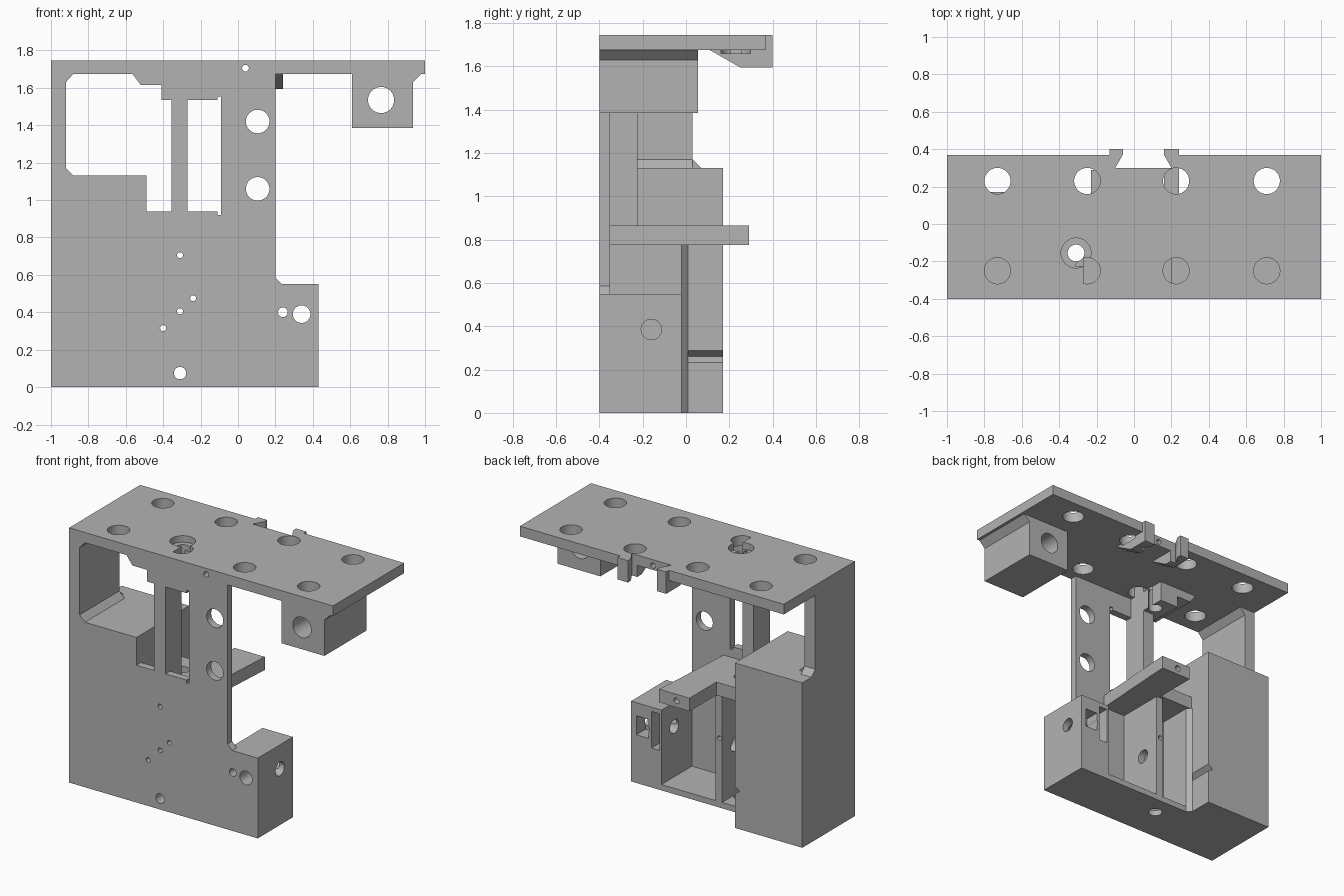
import bpy, bmesh
from mathutils import Vector

cube = bpy.data.objects.get("Cube")
if cube:
    bpy.data.objects.remove(cube, do_unlink=True)

grey = bpy.data.materials.new("plain grey")
grey.use_nodes = True
COLOUR = (0.45, 0.45, 0.45, 1)
grey.diffuse_color = COLOUR
grey.node_tree.nodes["Principled BSDF"].inputs["Base Color"].default_value = COLOUR

FRONT = -0.40


def prism(name, axis, points, lo, hi):
    """Extrude a 2D outline along an axis; the outline uses the other two axes in order."""
    def place(p, t):
        co = list(p)
        co.insert("xyz".index(axis), t)
        return Vector(co)
    bm = bmesh.new()
    face = bm.faces.new([bm.verts.new(place(p, lo)) for p in points])
    out = bmesh.ops.extrude_face_region(bm, geom=[face])
    verts = [g for g in out["geom"] if isinstance(g, bmesh.types.BMVert)]
    bmesh.ops.translate(bm, verts=verts, vec=place((0, 0), hi - lo))
    bmesh.ops.recalc_face_normals(bm, faces=bm.faces)
    mesh = bpy.data.meshes.new(name)
    bm.to_mesh(mesh)
    bm.free()
    mesh.materials.append(grey)
    ob = bpy.data.objects.new(name, mesh)
    bpy.context.collection.objects.link(ob)
    return ob


def box(name, x, y, z):
    return prism(name, "z", [(x[0], y[0]), (x[1], y[0]), (x[1], y[1]), (x[0], y[1])], *z)


def drill(axis, a, b, r, lo=-3, hi=3):
    """Round cutter along an axis."""
    bpy.ops.mesh.primitive_cylinder_add(vertices=40, radius=r, depth=hi - lo)
    ob = bpy.context.object
    mid = (lo + hi) / 2
    if axis == "x":
        ob.rotation_euler.y, ob.location = 1.570796, (mid, a, b)
    elif axis == "y":
        ob.rotation_euler.x, ob.location = 1.570796, (a, mid, b)
    else:
        ob.location = (a, b, mid)
    return ob


def cut(ob, *cutters):
    """Subtract each cutter and bake the result."""
    for c in cutters:
        mod = ob.modifiers.new("cut", "BOOLEAN")
        mod.operation, mod.solver, mod.object = "DIFFERENCE", "EXACT", c
    bpy.context.view_layer.update()
    graph = bpy.context.evaluated_depsgraph_get()
    mesh = bpy.data.meshes.new_from_object(ob.evaluated_get(graph))
    ob.modifiers.clear()
    ob.data = mesh
    ob.data.materials.clear()
    ob.data.materials.append(grey)
    for p in ob.data.polygons:
        p.material_index = 0
    for c in cutters:
        bpy.data.objects.remove(c, do_unlink=True)


def shaft():
    return drill("z", -0.31, -0.155, 0.045)


def counterbore():
    return drill("z", -0.31, -0.155, 0.08, 1.7, 2)


def pin_holes():
    spots = [(-0.31, 0.705), (-0.24, 0.475), (-0.31, 0.405), (-0.40, 0.315)]
    return [drill("y", x, z, 0.016) for x, z in spots] + [drill("y", -0.31, 0.075, 0.033)]


def block_holes():
    return [drill("y", 0.24, 0.40, 0.026), drill("y", 0.34, 0.39, 0.047)]


def dovetail():
    return prism("dovetail", "z", [(-0.10, 0.30), (0.20, 0.30), (0.16, 0.37), (0.16, 0.5),
                                   (-0.06, 0.5), (-0.06, 0.37)], 1, 2)


# Top plate with bolt holes and a dovetail notch
plate = box("top_plate", (-1, 1), (FRONT, 0.37), (1.675, 1.745))
cut(plate, dovetail(), shaft(), counterbore(), drill("y", 0.04, 1.705, 0.018),
    *[drill("z", x, y, 0.07) for x in (-0.73, -0.25, 0.225, 0.71) for y in (-0.25, 0.23)])

# Hooks at the back of the plate
for side, x0, x1 in (("right", -0.13, -0.06), ("left", 0.16, 0.24)):
    hook = prism(side + "_hook", "x", [(0.11, 1.675), (0.25, 1.595), (0.40, 1.595),
                                       (0.40, 1.745), (0.30, 1.745), (0.30, 1.675)], x0, x1)
    cut(hook, dovetail(), drill("z", 0.225, 0.23, 0.07, 1.66, 2))

# Front wall with its two windows
wall = prism("front_wall", "y", [(-1, 0), (0.43, 0), (0.43, 0.55), (0.235, 0.55), (0.20, 0.585),
                                 (0.20, 1.675), (-1, 1.675)], FRONT, -0.35)
window = prism("window", "y", [(-0.92, 1.63), (-0.88, 1.675), (-0.565, 1.675), (-0.52, 1.615),
                               (-0.41, 1.615), (-0.41, 1.535), (-0.355, 1.535), (-0.355, 0.94),
                               (-0.49, 0.94), (-0.49, 1.13), (-0.88, 1.13), (-0.92, 1.17)], -1, 1)
slot = prism("slot", "y", [(-0.27, 0.94), (-0.11, 0.94), (-0.11, 0.92), (-0.09, 0.92),
                           (-0.09, 1.555), (-0.11, 1.555), (-0.11, 1.535), (-0.27, 1.535)], -1, 1)
cut(wall, window, slot, drill("y", 0.105, 1.42, 0.063), drill("y", 0.105, 1.06, 0.063),
    *pin_holes(), *block_holes())

# Bar between the windows, and the step that carries the shaft
bar = box("window_bar", (-0.355, -0.27), (FRONT, -0.225), (0.865, 1.745))
cut(bar, shaft(), counterbore())
step = prism("shaft_step", "y", [(-0.565, 1.675), (-0.52, 1.615), (-0.41, 1.615), (-0.41, 1.535),
                                 (-0.27, 1.535), (-0.27, 1.675)], -0.35, -0.05)
cut(step, shaft())

# Tall block with a V groove, and its corner strip
block = box("tall_block", (-1, -0.49), (FRONT, 0.17), (0, 1.13))
groove = prism("groove", "y", [(-0.48, 0.225), (-0.48, 0.295), (-0.525, 0.26)], -0.02, 1)
cut(block, groove)
prism("corner_strip", "z", [(-0.49, FRONT), (-0.46, FRONT), (-0.46, -0.02), (-0.49, 0.01)], 0, 0.775)

# Side wall up to the plate, with chamfered corners
prism("side_wall", "y", [(-1, 1.13), (-0.88, 1.13), (-0.92, 1.17), (-0.92, 1.63),
                         (-0.88, 1.675), (-1, 1.675)], FRONT, 0.03)
prism("side_wall_foot", "x", [(0.03, 1.13), (0.07, 1.13), (0.03, 1.17)], -1, -0.92)

# Low block with cross hole and nut pockets
low = box("low_block", (0.20, 0.43), (FRONT, -0.02), (0, 0.55))
cut(low, *block_holes(), drill("x", -0.16, 0.385, 0.047),
    box("pocket", (0.30, 0.39), (-0.12, 1), (0.33, 0.46)),
    box("pocket", (0.215, 0.275), (-0.12, 1), (0.27, 0.52)))

# Floor, rib and filling of the open back
floor = box("floor", (-0.49, 0.20), (FRONT, -0.02), (0, 0.04))
cut(floor, shaft())
rib = box("rib", (-0.26, -0.21), (FRONT, -0.02), (0, 0.775))
cut(rib, drill("x", -0.16, 0.385, 0.047), *pin_holes())
filling = box("inner_wall", (-0.46, -0.26), (FRONT, -0.25), (0, 0.775))
cut(filling, *pin_holes())

# Arm reaching out of the back
arm = prism("rear_arm", "z", [(0, 0.29), (-0.23, 0.29), (-0.23, 0), (-0.49, 0),
                              (-0.49, -0.36), (-0.04, -0.36)], 0.775, 0.865)
cut(arm, shaft(), drill("y", -0.13, 0.82, 0.02, 0.1, 1))

# Hanging box under the plate
hanger = prism("hanging_box", "y", [(0.61, 1.385), (0.935, 1.385), (0.935, 1.63),
                                    (0.98, 1.675), (0.61, 1.675)], FRONT, 0.055)
cut(hanger, drill("y", 0.765, 1.535, 0.07))

# Smooth round holes, sharp edges elsewhere
bpy.ops.object.select_all(action="DESELECT")
for ob in bpy.context.collection.objects:
    if ob.type == "MESH" and grey.name in ob.data.materials:
        ob.select_set(True)
        bpy.context.view_layer.objects.active = ob
bpy.ops.object.shade_smooth_by_angle()
